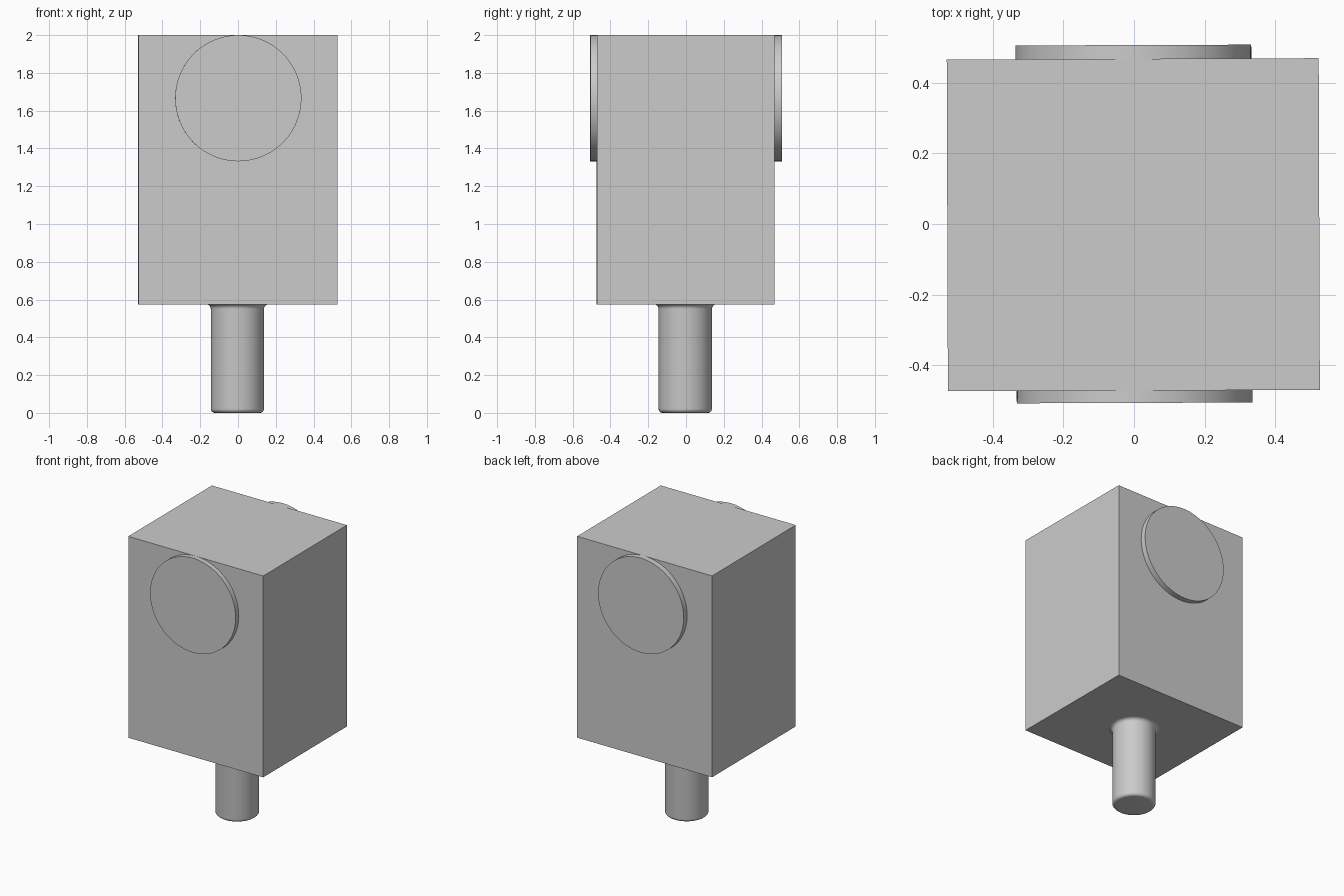
import bpy, bmesh, math
from mathutils import Matrix

default = bpy.data.objects.get("Cube")
if default:
    bpy.data.objects.remove(default, do_unlink=True)

# Single neutral grey
grey = bpy.data.materials.new("plain_grey")
grey.use_nodes = True
colour = (0.6, 0.6, 0.6, 1)
grey.diffuse_color = colour
grey.node_tree.nodes["Principled BSDF"].inputs["Base Color"].default_value = colour

TURN = Matrix.Rotation(math.radians(0.2), 4, "Z")


def finish(name, bm, smooth=False):
    bmesh.ops.recalc_face_normals(bm, faces=bm.faces)
    bm.transform(TURN)
    mesh = bpy.data.meshes.new(name)
    bm.to_mesh(mesh)
    bm.free()
    mesh.materials.append(grey)
    obj = bpy.data.objects.new(name, mesh)
    bpy.context.collection.objects.link(obj)
    if smooth:
        bpy.ops.object.select_all(action="DESELECT")
        obj.select_set(True)
        bpy.context.view_layer.objects.active = obj
        bpy.ops.object.shade_smooth_by_angle(angle=math.radians(35))
    return obj


# Rectangular body
BOTTOM, TOP = 0.575, 2.0
bm = bmesh.new()
bmesh.ops.create_cube(bm, size=1, matrix=Matrix.Translation((-0.002, -0.002, (BOTTOM + TOP) / 2))
                      @ Matrix.Diagonal((1.054, 0.94, TOP - BOTTOM, 1)))
finish("body", bm)

# Raised round discs, front and back, flush with the top edge
RADIUS = 0.334
for name, y in (("front_disc", -0.477), ("back_disc", 0.477)):
    bm = bmesh.new()
    bmesh.ops.create_cone(bm, cap_ends=True, segments=96, radius1=RADIUS, radius2=RADIUS, depth=0.06,
                          matrix=Matrix.Translation((0, y, TOP - RADIUS)) @ Matrix.Rotation(math.pi / 2, 4, "X"))
    finish(name, bm, True)

# Stem: rounded foot, straight shaft, flared fillet under the body
STEM, ROUND, FLARE = 0.141, 0.022, 0.025
STEPS = 6
arc = [i / STEPS * math.pi / 2 for i in range(STEPS + 1)]
profile = [(0, 0)]
profile += [(STEM - ROUND + ROUND * math.sin(a), ROUND - ROUND * math.cos(a)) for a in arc]
profile += [(STEM + FLARE - FLARE * math.cos(a), BOTTOM - FLARE + FLARE * math.sin(a)) for a in arc]
profile.append((0, BOTTOM))
bm = bmesh.new()
verts = [bm.verts.new((r, 0, z)) for r, z in profile]
edges = [bm.edges.new(pair) for pair in zip(verts, verts[1:])]
bmesh.ops.spin(bm, geom=verts + edges, cent=(0, 0, 0), axis=(0, 0, 1), angle=math.tau, steps=64)
bmesh.ops.remove_doubles(bm, verts=bm.verts, dist=0.0001)
bm.transform(Matrix.Translation((-0.003, -0.004, 0)))
finish("stem", bm, True)
